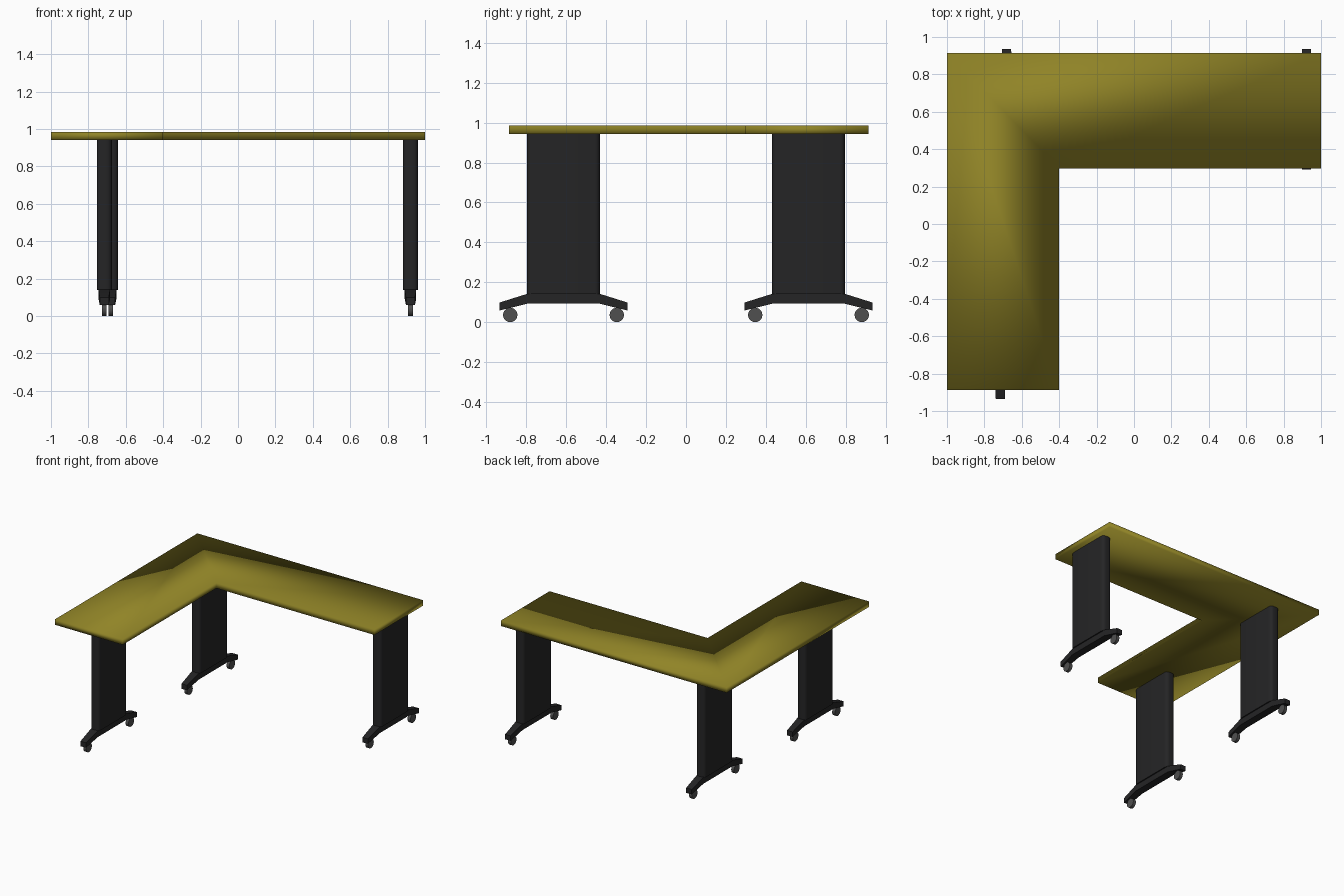
import bpy, bmesh
from math import pi, radians
from mathutils import Matrix

if "Cube" in bpy.data.objects:
    bpy.data.objects.remove(bpy.data.objects["Cube"])


def material(name, rgb):
    m = bpy.data.materials.new(name)
    m.diffuse_color = (*rgb, 1)
    m.use_nodes = True
    m.node_tree.nodes["Principled BSDF"].inputs["Base Color"].default_value = m.diffuse_color
    return m


WOOD = material("olive_top", (0.28, 0.23, 0.02))
BLACK = material("black_metal", (0.018, 0.018, 0.019))
GREY = material("castor_grey", (0.08, 0.08, 0.08))


def add_object(name, bm, mat, angle=35):
    bmesh.ops.recalc_face_normals(bm, faces=bm.faces)
    mesh = bpy.data.meshes.new(name)
    bm.to_mesh(mesh)
    bm.free()
    mesh.materials.append(mat)
    ob = bpy.data.objects.new(name, mesh)
    bpy.context.collection.objects.link(ob)
    bpy.ops.object.select_all(action='DESELECT')
    ob.select_set(True)
    bpy.context.view_layer.objects.active = ob
    bpy.ops.object.shade_smooth_by_angle(angle=radians(angle))
    return ob


def extrude_outline(points, z0, z1):
    bm = bmesh.new()
    face = bm.faces.new([bm.verts.new((x, y, z0)) for x, y in points])
    new = bmesh.ops.extrude_face_region(bm, geom=[face])["geom"]
    bmesh.ops.translate(bm, vec=(0, 0, z1 - z0),
                        verts=[v for v in new if isinstance(v, bmesh.types.BMVert)])
    return bm


# L-shaped top, softly shaded over its edges
outline = [(-1, -0.888), (-0.4, -0.888), (-0.4, 0.298), (1, 0.298), (1, 0.914), (-1, 0.914)]
add_object("desk_top", extrude_outline(outline, 0.942, 0.985), WOOD, 180)


def column(name, x, y):
    # upright panel with rounded vertical edges
    w, d = 0.04, 0.182
    bm = extrude_outline([(x - w, y - d), (x + w, y - d), (x + w, y + d), (x - w, y + d)],
                         0.14, 0.942)
    upright = [e for e in bm.edges if abs(e.verts[0].co.z - e.verts[1].co.z) > 0.5]
    bmesh.ops.bevel(bm, geom=upright, offset=0.026, segments=4, profile=0.5, affect='EDGES')
    add_object(name, bm, BLACK)


def foot(name, x, y):
    # flat bar whose two arms slope down and taper: (y, half width, bottom, top)
    half = [(0.182, 0.031, 0.0925, 0.142), (0.322, 0.024, 0.058, 0.098)]
    stations = [(-s[0], *s[1:]) for s in reversed(half)] + half
    bm = bmesh.new()
    rings = [[bm.verts.new((x + sx * w, y + dy, z))
              for sx, z in ((-1, lo), (1, lo), (1, hi), (-1, hi))]
             for dy, w, lo, hi in stations]
    for a, b in zip(rings, rings[1:]):
        for i in range(4):
            j = (i + 1) % 4
            bm.faces.new((a[i], a[j], b[j], b[i]))
    bm.faces.new(rings[0])
    bm.faces.new(rings[-1])
    add_object(name, bm, BLACK)


def castor(name, x, y):
    bm = bmesh.new()
    bmesh.ops.create_cone(bm, cap_ends=True, segments=24, radius1=0.036, radius2=0.036,
                          depth=0.025,
                          matrix=Matrix.Translation((x, y, 0.036)) @ Matrix.Rotation(pi / 2, 4, 'Y'))
    add_object(name, bm, GREY)


# three matching leg assemblies
for label, x, y in (("front_left", -0.715, -0.614),
                    ("back_left", -0.681, 0.614),
                    ("back_right", 0.922, 0.614)):
    column(label + "_column", x, y)
    foot(label + "_foot", x, y)
    for side, s in (("front", -1), ("rear", 1)):
        castor(f"{label}_{side}_castor", x, y + s * 0.267)
